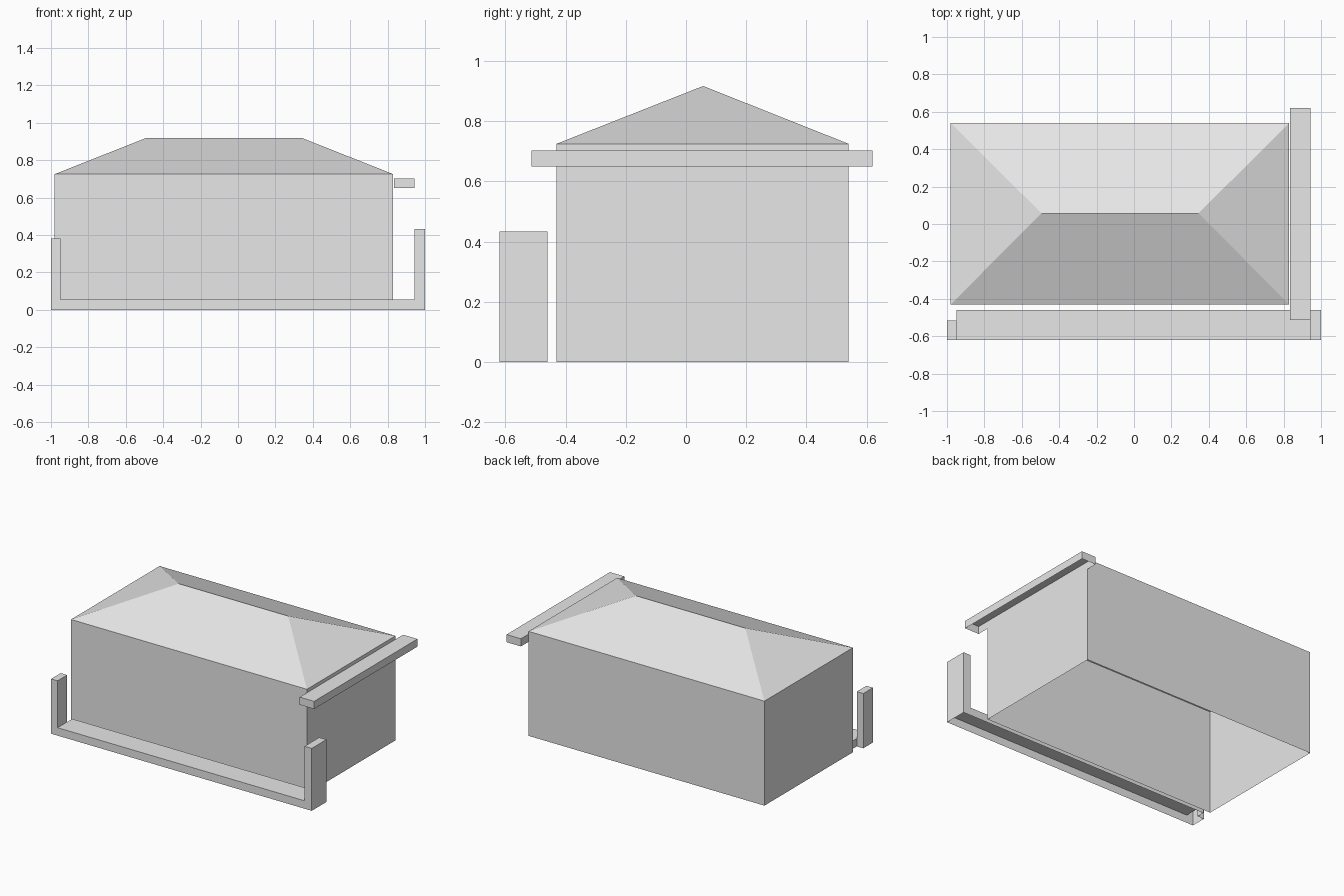
import bpy
import bmesh

cube = bpy.data.objects.get("Cube")
if cube:
    bpy.data.objects.remove(cube, do_unlink=True)

grey = bpy.data.materials.new("plain_grey")
grey.use_nodes = True
colour = (0.8, 0.8, 0.8, 1)
grey.diffuse_color = colour
grey.node_tree.nodes["Principled BSDF"].inputs["Base Color"].default_value = colour


def make(name, faces):
    """Mesh object from a list of faces, each a list of points."""
    bm = bmesh.new()
    for points in faces:
        bm.faces.new([bm.verts.new(p) for p in points])
    bmesh.ops.remove_doubles(bm, verts=bm.verts, dist=0.0005)
    mesh = bpy.data.meshes.new(name)
    bm.to_mesh(mesh)
    bm.free()
    mesh.materials.append(grey)
    obj = bpy.data.objects.new(name, mesh)
    bpy.context.collection.objects.link(obj)


def rect(x0, x1, y0, y1):
    """Plan corners, anticlockwise: front right, front left, back left, back right."""
    return [(x0, y0), (x1, y0), (x1, y1), (x0, y1)]


def wall(a, b, low, high):
    return [(*a, low), (*b, low), (*b, high), (*a, high)]


def walls(plan, low, high):
    return [wall(a, b, low, high) for a, b in zip(plan, plan[1:] + plan[:1])]


def cap(plan, z):
    return [(*p, z) for p in plan]


# House walls, open below
plan = rect(-0.98, 0.83, -0.43, 0.54)
eaves = 0.725
make("house_walls", walls(plan, 0, eaves))

# Hipped roof
a, b, c, d = cap(plan, eaves)
ridge_right, ridge_left = (-0.495, 0.057, 0.917), (0.345, 0.057, 0.917)
make("hipped_roof", [
    [a, b, ridge_left, ridge_right],
    [b, c, ridge_left],
    [c, d, ridge_right, ridge_left],
    [d, a, ridge_right],
])

# Side canopy, a shallow open-bottomed strip
plan = rect(0.833, 0.943, -0.513, 0.62)
make("side_canopy", walls(plan, 0.65, 0.703) + [cap(plan, 0.703)])

# Front boundary: low kerb with an end post on each side, one hollow shell
front, back, post_back = -0.62, -0.46, -0.515
low, right_top, left_top = 0.055, 0.38, 0.433
kerb = rect(-0.95, 0.945, front, back)
right = rect(-1, -0.95, front, post_back)
left = rect(0.945, 1, front, back)

faces = [cap(kerb, low), cap(right, right_top), cap(left, left_top)]
# kerb front, back and the part of its end behind the shallow post
faces += [wall(kerb[0], kerb[1], 0, low), wall(kerb[2], kerb[3], 0, low),
          wall(kerb[3], right[2], 0, low)]
# posts: the side that meets the kerb starts at the kerb top
for post, top, inner in ((right, right_top, 1), (left, left_top, 3)):
    for i in range(4):
        start = low if i == inner else 0
        faces.append(wall(post[i], post[(i + 1) % 4], start, top))
make("front_kerb_and_posts", faces)
